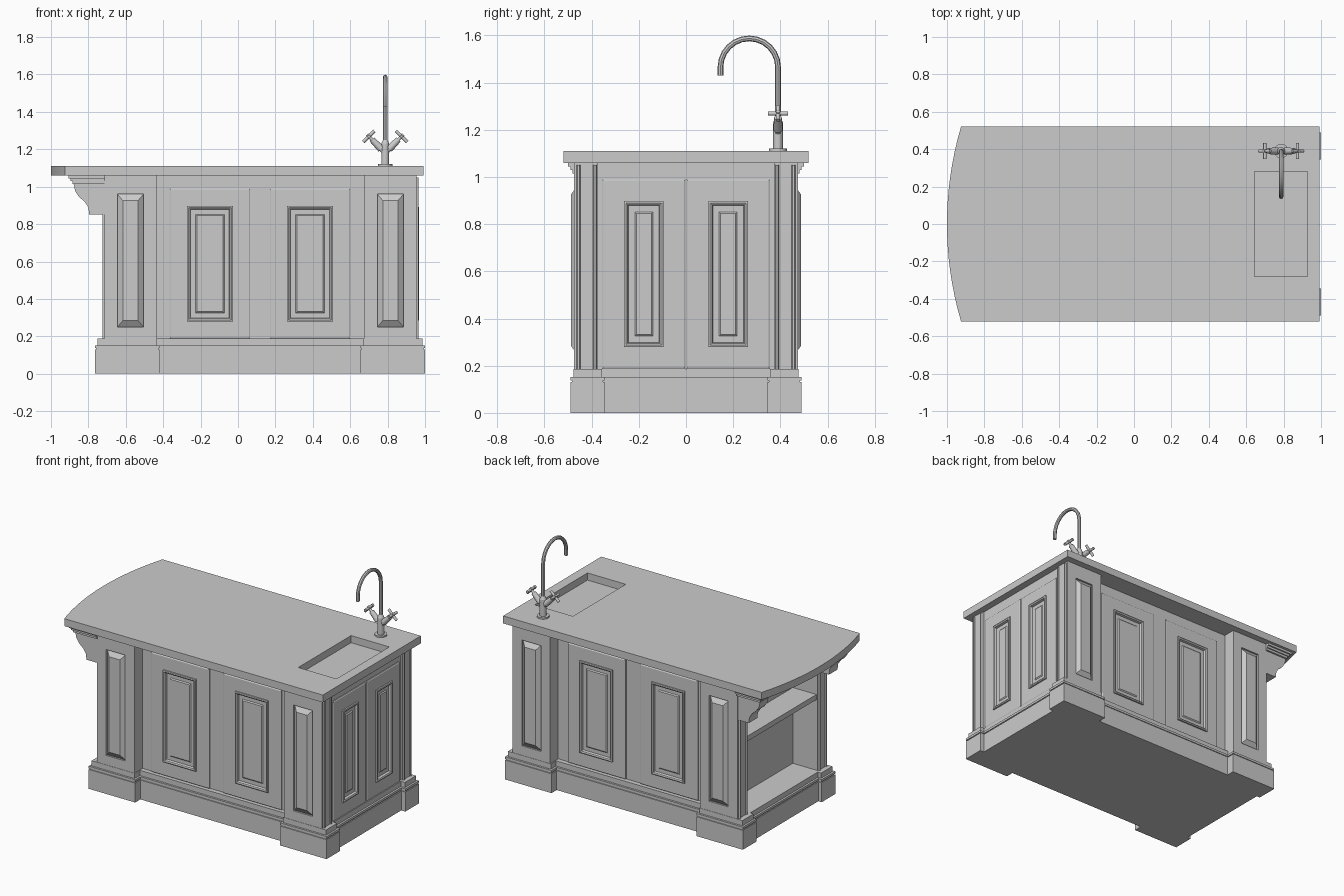
import bpy, bmesh, math
from mathutils import Vector, Matrix

if "Cube" in bpy.data.objects:
    bpy.data.objects.remove(bpy.data.objects["Cube"], do_unlink=True)

grey = bpy.data.materials.new("painted_grey")
GREY = (0.6, 0.6, 0.6, 1)
grey.use_nodes = True
grey.diffuse_color = GREY
grey.node_tree.nodes["Principled BSDF"].inputs["Base Color"].default_value = GREY


def finish(name, bm, smooth=False):
    bmesh.ops.recalc_face_normals(bm, faces=bm.faces)
    me = bpy.data.meshes.new(name)
    bm.to_mesh(me)
    bm.free()
    ob = bpy.data.objects.new(name, me)
    bpy.context.collection.objects.link(ob)
    me.materials.append(grey)
    if smooth:
        bpy.ops.object.select_all(action='DESELECT')
        ob.select_set(True)
        bpy.context.view_layer.objects.active = ob
        bpy.ops.object.shade_smooth_by_angle(angle=math.radians(40))
    return ob


def add_box(bm, x0, x1, y0, y1, z0, z1):
    m = Matrix.Translation(((x0 + x1) / 2, (y0 + y1) / 2, (z0 + z1) / 2))
    m = m @ Matrix.Diagonal((abs(x1 - x0), abs(y1 - y0), abs(z1 - z0), 1))
    bmesh.ops.create_cube(bm, size=1, matrix=m)


def box(name, *b):
    bm = bmesh.new()
    add_box(bm, *b)
    return finish(name, bm)


def prism(name, pts, direction):
    """Extrude a flat outline along a vector."""
    bm = bmesh.new()
    f = bm.faces.new([bm.verts.new(p) for p in pts])
    r = bmesh.ops.extrude_face_region(bm, geom=[f])
    vs = [v for v in r["geom"] if isinstance(v, bmesh.types.BMVert)]
    bmesh.ops.translate(bm, vec=direction, verts=vs)
    return finish(name, bm)


def panel(name, place, u0, u1, z0, z1, steps):
    """Loft nested rectangles; each step is (side inset, end inset, height)."""
    bm = bmesh.new()
    rings = []
    for i, j, h in steps:
        corners = ((u0 + i, z0 + j), (u1 - i, z0 + j), (u1 - i, z1 - j), (u0 + i, z1 - j))
        rings.append([bm.verts.new(place(u, h, z)) for u, z in corners])
    for a, b in zip(rings, rings[1:]):
        for k in range(4):
            bm.faces.new((a[k], a[(k + 1) % 4], b[(k + 1) % 4], b[k]))
    bm.faces.new(rings[0])
    bm.faces.new(rings[-1])
    return finish(name, bm)


def add_rod(bm, a, b, r, r2=None, n=12):
    a, b = Vector(a), Vector(b)
    d = b - a
    m = Matrix.Translation((a + b) / 2) @ d.to_track_quat('Z', 'Y').to_matrix().to_4x4()
    bmesh.ops.create_cone(bm, cap_ends=True, segments=n, radius1=r,
                          radius2=r if r2 is None else r2, depth=d.length, matrix=m)


# Countertop with a bowed left end and a shallow sink opening
R = (0.52 ** 2 + 0.075 ** 2) / (2 * 0.075)
outline = [(0.993, -0.52, 1.06), (0.993, 0.52, 1.06)]
for i in range(17):
    y = 0.52 - 1.04 * i / 16
    outline.append((-1 + R - math.sqrt(R * R - y * y), y, 1.06))
top = prism("countertop", outline, (0, 0, 0.05))
cutter = box("sink_cutter", 0.643, 0.927, -0.28, 0.28, 1.0, 1.2)
cutter.hide_render = True
mod = top.modifiers.new("sink", 'BOOLEAN')
mod.object, mod.operation, mod.solver = cutter, 'DIFFERENCE', 'EXACT'
bpy.context.view_layer.objects.active = top
bpy.ops.object.modifier_apply(modifier=mod.name)
bpy.data.objects.remove(cutter, do_unlink=True)

# Plinth: stepped base with projecting corner blocks
LEVELS = ((0, 0, 0.13), (0.006, 0.13, 0.137), (0, 0.137, 0.152), (0.013, 0.152, 0.187))
bm = bmesh.new()
for o, z0, z1 in LEVELS:
    add_box(bm, -0.74 + o, 0.97 - o, -0.435 + o, 0.435 - o, z0, z1)
finish("plinth", bm)
for side, s in (("front", -1), ("back", 1)):
    for end, x0, x1 in (("right_end", -0.765, -0.42), ("left_end", 0.655, 1.0)):
        bm = bmesh.new()
        for o, z0, z1 in LEVELS:
            add_box(bm, x0 + o, x1 - o, s * (0.345 + o), s * (0.49 - o), z0, z1)
        finish(f"{side}_{end}_plinth_block", bm)

# Cabinet core and the open shelf bay
box("cabinet_core", -0.53, 0.945, -0.39, 0.39, 0.18, 1.062)
box("bay_shelf", -0.705, -0.525, -0.38, 0.38, 0.66, 0.695)
box("bay_top_rail", -0.705, -0.525, -0.38, 0.38, 1.035, 1.062)

DOOR = [(i, i, h) for i, h in (
    (0, -0.005), (0, 0.006), (0.006, 0.01), (0.093, 0.01), (0.093, 0.02), (0.1, 0.022),
    (0.108, 0.018), (0.112, 0.003), (0.138, 0.003), (0.145, 0.009), (0.15, 0.009))]
# Post with a raised field set in a recess
POST = ((0, 0, -0.1), (0, 0, 0), (0.07, 0.102, 0), (0.07, 0.102, -0.012), (0.1, 0.137, 0.013))

# Beaded strip section: (along y, out from the post)
BEADED = ((0, -0.01), (0, 0.004), (0.004, 0.01), (0.012, 0.01), (0.016, 0.003), (0.07, 0.003),
          (0.074, 0.01), (0.082, 0.01), (0.086, 0.004), (0.086, -0.01))
CORBEL = ((-0.71, 0.85), (-0.795, 0.85), (-0.80, 0.89), (-0.82, 0.92), (-0.85, 0.945),
          (-0.87, 0.975), (-0.88, 1.02), (-0.71, 1.02))

for side, s in (("front", -1), ("back", 1)):
    # Corner posts with raised fields
    for end, x0, x1, xe, d in (("right_end", -0.715, -0.435, -0.715, -1),
                               ("left_end", 0.675, 0.955, 0.955, 1)):
        panel(f"{side}_{end}_post", lambda u, h, z: (u, s * (0.475 + h), z),
              x0, x1, 0.148, 1.062, POST)
        # Beaded strip on the end face of the post
        prism(f"{side}_{end}_pilaster",
              [(xe + d * h, s * (0.378 + v), 0.18) for v, h in BEADED], (0, 0, 0.87))
    # Long-side doors
    for n, u0, u1 in (("right", -0.365, 0.065), ("left", 0.17, 0.60)):
        panel(f"{side}_{n}_door", lambda u, h, z: (u, s * (0.39 + h), z),
              u0, u1, 0.187, 0.99, DOOR)
    # Sink-end doors
    a, b = sorted((s * 0.002, s * 0.355))
    panel(f"sink_end_{side}_door", lambda u, h, z: (0.945 + h, u, z), a, b, 0.187, 0.99, DOOR)
    # Corbel with moulded cap
    prism(f"{side}_corbel", [(x, s * 0.38, z) for x, z in CORBEL], (0, s * 0.09, 0))
    bm = bmesh.new()
    add_box(bm, -0.885, -0.71, s * 0.372, s * 0.482, 1.015, 1.03)
    add_box(bm, -0.895, -0.71, s * 0.365, s * 0.49, 1.03, 1.045)
    add_box(bm, -0.905, -0.71, s * 0.358, s * 0.50, 1.045, 1.062)
    finish(f"{side}_corbel_cap", bm)

# Faucet body
FX, FY = 0.787, 0.39
bm = bmesh.new()
add_rod(bm, (FX, FY, 1.108), (FX, FY, 1.12), 0.038, n=24)
add_rod(bm, (FX, FY, 1.12), (FX, FY, 1.23), 0.021, n=16)
add_rod(bm, (FX, FY, 1.23), (FX, FY, 1.25), 0.021, 0.012, n=16)
finish("faucet_body", bm, smooth=True)

# Gooseneck spout
cu = bpy.data.curves.new("spout_path", 'CURVE')
cu.dimensions, cu.bevel_depth, cu.bevel_resolution, cu.use_fill_caps = '3D', 0.012, 2, True
path = [(FX, FY, 1.2)]
for i in range(13):
    t = math.pi * i / 12
    path.append((FX, 0.268 + 0.122 * math.cos(t), 1.465 + 0.122 * math.sin(t)))
path.append((FX, 0.146, 1.43))
sp = cu.splines.new('POLY')
sp.points.add(len(path) - 1)
for p, c in zip(sp.points, path):
    p.co = (*c, 1)
tmp = bpy.data.objects.new("spout_tmp", cu)
bpy.context.collection.objects.link(tmp)
dg = bpy.context.evaluated_depsgraph_get()
mesh = bpy.data.meshes.new_from_object(tmp.evaluated_get(dg))
bpy.data.objects.remove(tmp, do_unlink=True)
bm = bmesh.new()
bm.from_mesh(mesh)
finish("faucet_spout", bm, smooth=True)

# Angled valves with cross handles
for side, s in (("right", -1), ("left", 1)):
    at = lambda a, y=0, b=0: (FX + s * (a * 0.7 - b * 0.71), FY + y, 1.18 + a * 0.71 + b * 0.7)
    bm = bmesh.new()
    add_rod(bm, at(0), at(0.045), 0.014)
    add_rod(bm, at(0.03), at(0.1), 0.02, 0.016)
    add_rod(bm, at(0.1), at(0.138), 0.009)
    add_rod(bm, at(0.125, -0.042), at(0.125, 0.042), 0.009)
    add_rod(bm, at(0.125, 0, -0.042), at(0.125, 0, 0.042), 0.009)
    finish(f"faucet_{side}_handle", bm, smooth=True)
